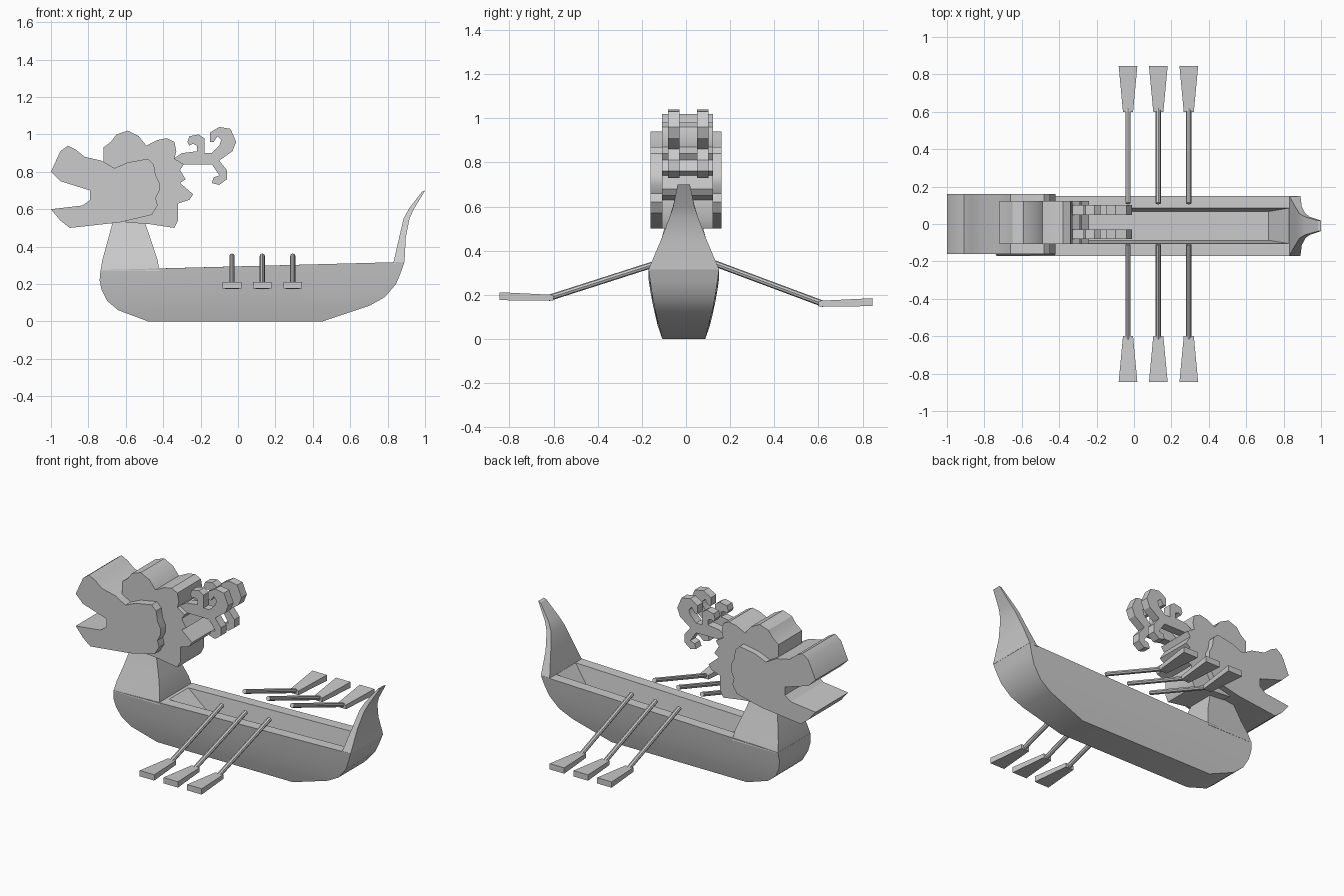
import bpy, bmesh, math
from mathutils import Vector

if "Cube" in bpy.data.objects:
    bpy.data.objects.remove(bpy.data.objects["Cube"])


def finish(name, bm, smooth=True):
    bmesh.ops.recalc_face_normals(bm, faces=bm.faces)
    me = bpy.data.meshes.new(name)
    bm.to_mesh(me)
    bm.free()
    ob = bpy.data.objects.new(name, me)
    bpy.context.collection.objects.link(ob)
    if smooth:
        bpy.ops.object.select_all(action='DESELECT')
        ob.select_set(True)
        bpy.context.view_layer.objects.active = ob
        bpy.ops.object.shade_smooth_by_angle(angle=math.radians(30))
    return ob


def loft(name, rings, yc=0.0):
    """Skin four-cornered rings given as (x_left, z_left, x_right, z_right, half_width)."""
    bm = bmesh.new()
    loops = []
    for xl, zl, xr, zr, h in rings:
        loops.append([bm.verts.new(p) for p in (
            (xl, yc - h, zl), (xr, yc - h, zr), (xr, yc + h, zr), (xl, yc + h, zl))])
    for a, b in zip(loops, loops[1:]):
        for i in range(4):
            j = (i + 1) % 4
            bm.faces.new((a[i], a[j], b[j], b[i]))
    bm.faces.new(loops[0])
    bm.faces.new(loops[-1])
    return finish(name, bm)


def plate(name, outline, y0, y1):
    """Extrude a side outline (hundredths of a unit) from y0 to y1."""
    bm = bmesh.new()
    f = bm.faces.new([bm.verts.new((x / 100, y0, z / 100)) for x, z in outline])
    ext = bmesh.ops.extrude_face_region(bm, geom=[f])
    vs = [g for g in ext['geom'] if isinstance(g, bmesh.types.BMVert)]
    bmesh.ops.translate(bm, vec=(0, y1 - y0, 0), verts=vs)
    return finish(name, bm)


# Hull: outside from the keel up, over the rim and down to the inner floor
YC = -0.01
loft("hull", [
    (-0.48, 0, 0.45, 0, 0.097),
    (-0.64, 0.06, 0.705, 0.085, 0.118),
    (-0.70, 0.11, 0.785, 0.13, 0.130),
    (-0.73, 0.17, 0.845, 0.20, 0.143),
    (-0.74, 0.22, 0.87, 0.26, 0.152),
    (-0.735, 0.275, 0.89, 0.318, 0.16),
    (-0.40, 0.284, 0.83, 0.316, 0.095),
    (-0.24, 0.17, 0.72, 0.17, 0.077)], YC)

# Neck under the head
loft("neck", [
    (-0.735, 0.27, -0.42, 0.27, 0.16),
    (-0.725, 0.33, -0.43, 0.33, 0.142),
    (-0.70, 0.42, -0.46, 0.42, 0.11),
    (-0.665, 0.55, -0.505, 0.55, 0.075)], YC)

# Raised tail at the stern
loft("stern_tail", [
    (0.83, 0.31, 0.89, 0.315, 0.16),
    (0.862, 0.45, 0.897, 0.45, 0.103),
    (0.885, 0.55, 0.917, 0.55, 0.065),
    (0.915, 0.605, 0.94, 0.60, 0.048),
    (0.985, 0.695, 1.0, 0.70, 0.028)], YC)

# Face with open jaws
plate("face", [
    (-100, 80), (-95, 91), (-91, 94), (-87, 92), (-82, 88), (-73, 86), (-66, 82),
    (-59, 85), (-48, 87), (-45, 84), (-44, 78), (-42, 74), (-42, 70), (-44, 66),
    (-43, 62), (-46, 57), (-63, 53), (-90, 50), (-95, 54), (-100, 60), (-83, 62),
    (-79, 65), (-79, 70), (-95, 75)], -0.16, 0.16)

# Skull and mane behind the face
plate("mane", [
    (-72, 70), (-72, 93), (-68, 96), (-65, 100), (-59, 102), (-53, 99), (-49, 94),
    (-43, 97), (-38, 98), (-34, 96), (-33, 91), (-34, 87), (-29, 84), (-31, 81),
    (-28, 76), (-31, 74), (-24, 68), (-26, 65), (-32, 63), (-32, 54), (-34, 50),
    (-47, 52), (-60, 53)], -0.108, 0.122)

# Pair of curled horns
horn = [
    (-40, 84), (-36, 86), (-30, 90), (-22, 91), (-22, 94), (-24, 95), (-26, 94), (-27, 96),
    (-26, 99), (-21, 100), (-18, 98), (-18, 90), (-14, 90), (-10, 94), (-9, 97),
    (-11, 99), (-13, 96), (-15, 96), (-15, 101), (-10, 104), (-4, 103), (-1, 96),
    (-3, 91), (-10, 86), (-6, 81), (-6, 76), (-10, 73), (-14, 74), (-13, 77),
    (-10, 78), (-14, 84)]
for side, y in (("front", -0.055), ("back", 0.075)):
    plate("horn_" + side, horn, y - 0.026, y + 0.026)


# Oars: slim shaft with a flared flat blade
def oar(name, x, s, z_blade):
    bm = bmesh.new()
    a, b = Vector((x, s * 0.11, 0.35)), Vector((x, s * 0.625, z_blade - 0.005))
    d = b - a
    m = d.to_track_quat('Z', 'Y').to_matrix().to_4x4()
    m.translation = (a + b) / 2
    bmesh.ops.create_cone(bm, cap_ends=True, segments=8, radius1=0.014,
                          radius2=0.014, depth=d.length, matrix=m)
    finish(name + "_shaft", bm)
    bm = bmesh.new()
    ends = []
    for y, w, t, z in ((0.60, 0.027, 0.013, z_blade - 0.003), (0.845, 0.05, 0.018, z_blade + 0.004)):
        ends.append([bm.verts.new((x + i * w, s * y, z + k * t))
                     for i, k in ((-1, -1), (1, -1), (1, 1), (-1, 1))])
    for i in range(4):
        j = (i + 1) % 4
        bm.faces.new((ends[0][i], ends[0][j], ends[1][j], ends[1][i]))
    bm.faces.new(ends[0])
    bm.faces.new(ends[1])
    finish(name + "_blade", bm, smooth=False)


for n, x in enumerate((-0.032, 0.13, 0.293), 1):
    oar(f"oar_front_{n}", x, -1, 0.19)
    oar(f"oar_back_{n}", x, 1, 0.163)
